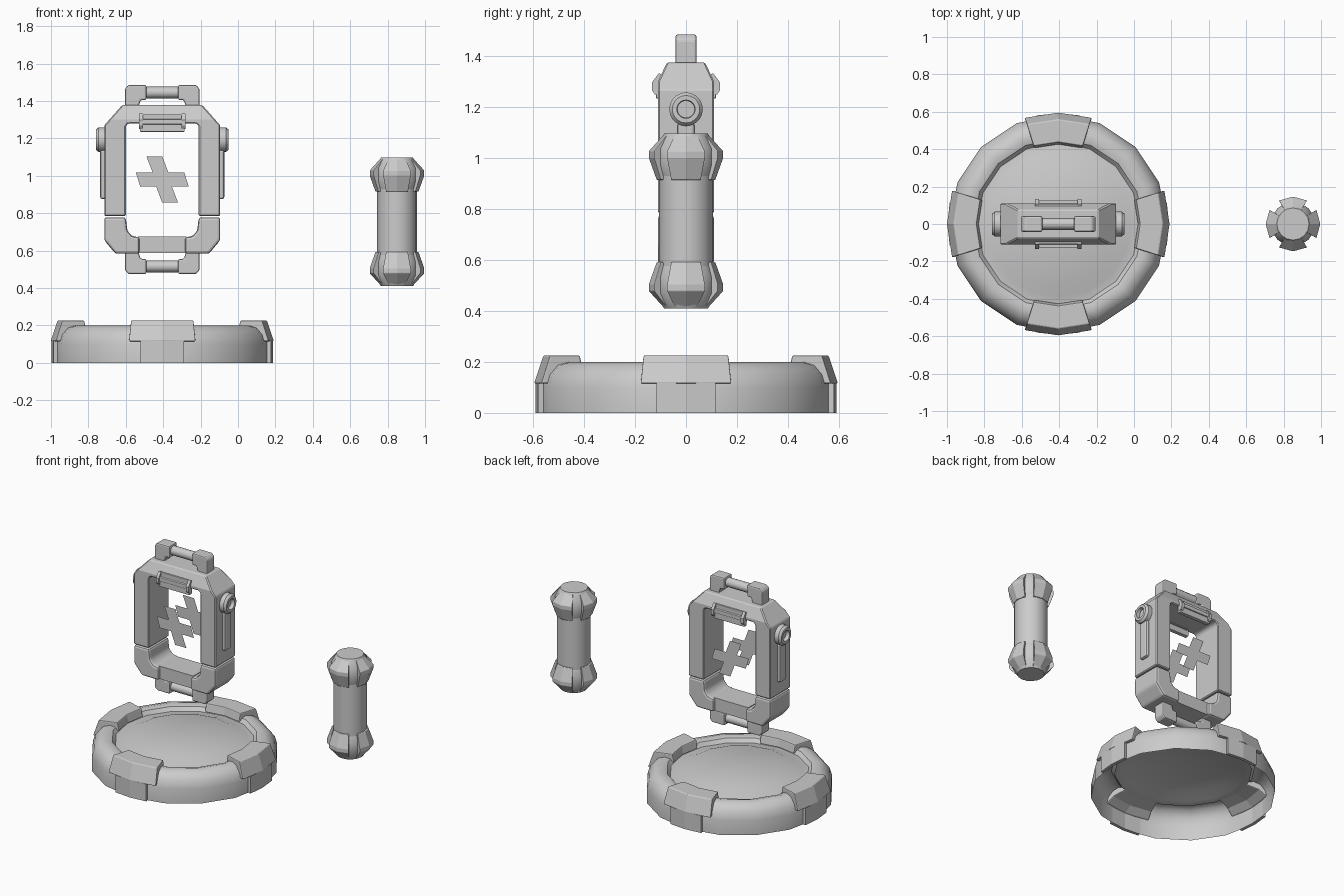
import bpy, bmesh, math
from mathutils import Matrix, Vector

if "Cube" in bpy.data.objects:
    bpy.data.objects.remove(bpy.data.objects["Cube"])

CX = -0.405   # shared axis of base and frame
BX = 0.85     # axis of the canister


def finish(name, bm, loc, bevel=0.0, smooth=None, segs=2, closed=True):
    if closed:
        bmesh.ops.recalc_face_normals(bm, faces=bm.faces)
    me = bpy.data.meshes.new(name)
    bm.to_mesh(me)
    bm.free()
    ob = bpy.data.objects.new(name, me)
    ob.location = loc
    bpy.context.collection.objects.link(ob)
    if bevel:
        m = ob.modifiers.new("Bevel", 'BEVEL')
        m.width, m.segments, m.limit_method = bevel, segs, 'ANGLE'
    if smooth:
        bpy.ops.object.select_all(action='DESELECT')
        ob.select_set(True)
        bpy.context.view_layer.objects.active = ob
        bpy.ops.object.shade_smooth_by_angle(angle=math.radians(smooth))
    return ob


def prism_bm(pts, y0, y1):
    """Solid from an x/z outline, extruded along y."""
    bm = bmesh.new()
    a = [bm.verts.new((x, y0, z)) for x, z in pts]
    b = [bm.verts.new((x, y1, z)) for x, z in pts]
    bm.faces.new(a)
    bm.faces.new(b[::-1])
    n = len(pts)
    for i in range(n):
        j = (i + 1) % n
        bm.faces.new((a[j], a[i], b[i], b[j]))
    return bm


def prism(name, pts, y0, y1, bevel=0.0):
    return finish(name, prism_bm(pts, y0, y1), (CX, 0, 0), bevel)


def box(name, x0, x1, y0, y1, z0, z1, bevel=0.0):
    return prism(name, [(x0, z0), (x1, z0), (x1, z1), (x0, z1)], y0, y1, bevel)


def lathe(name, prof, cx, n=16, smooth=35):
    """Full revolve of an open r/z profile; r = 0 ends close to a point."""
    bm = bmesh.new()
    rings = [[bm.verts.new((r * math.cos(math.tau * i / n), r * math.sin(math.tau * i / n), z))
              for i in range(n)] for r, z in prof]
    for p, q in zip(rings, rings[1:]):
        for i in range(n):
            j = (i + 1) % n
            bm.faces.new((p[i], p[j], q[j], q[i]))
    bmesh.ops.remove_doubles(bm, verts=bm.verts, dist=1e-5)
    bmesh.ops.recalc_face_normals(bm, faces=bm.faces)
    return finish(name, bm, (cx, 0, 0), smooth=smooth)


def sector(name, prof, cx, mid, half, bevel=0.0, steps=2):
    """Closed r/z profile swept through a short arc, capped at both ends."""
    bm = bmesh.new()
    rows = []
    for s in range(steps + 1):
        a = math.radians(mid - half + 2 * half * s / steps)
        rows.append([bm.verts.new((r * math.cos(a), r * math.sin(a), z)) for r, z in prof])
    n = len(prof)
    for p, q in zip(rows, rows[1:]):
        for i in range(n):
            j = (i + 1) % n
            bm.faces.new((p[i], p[j], q[j], q[i]))
    bm.faces.new(rows[0])
    bm.faces.new(rows[-1][::-1])
    return finish(name, bm, (cx, 0, 0), bevel)


# Base: hollow 16-sided shell with rounded rim, groove and flat centre
lathe("base_shell", [(.583, 0), (.583, .10), (.568, .15), (.535, .187), (.49, .2), (.455, .19),
                     (.435, .165), (.39, .17), (.325, .197), (0, .197)], CX)
for k in range(4):
    sector(f"base_pad_{k}", [(.597, .115), (.56, .226), (.437, .226), (.425, .17), (.52, .15), (.57, .115)],
           CX, 90 * k, 17.5, .006)
    sector(f"base_pad_foot_{k}", [(.592, 0), (.592, .118), (.57, .118), (.57, 0)], CX, 90 * k, 11.3)

# Frame: upper arch, its top edges cut to a slope front and back
arch = prism_bm([(-.31, .785), (-.31, 1.27), (-.215, 1.377), (.215, 1.377), (.31, 1.27), (.31, .785),
                 (.195, .785), (.195, 1.265), (.18, 1.28), (-.18, 1.28), (-.195, 1.265), (-.195, .785)],
                -.11, .11)
for s in (-1, 1):
    cut = bmesh.ops.bisect_plane(arch, geom=arch.verts[:] + arch.edges[:] + arch.faces[:],
                                 plane_co=(0, s * .11, 1.302),
                                 plane_no=Vector((0, s * .075, .035)).normalized(), clear_outer=True)
    bmesh.ops.edgenet_fill(arch, edges=[e for e in cut['geom_cut'] if isinstance(e, bmesh.types.BMEdge)])
finish("frame_arch", arch, (CX, 0, 0), .006, segs=1)

# Frame: lower corners and recessed bottom bar
for s, side in ((-1, "left"), (1, "right")):
    prism(f"frame_corner_{side}", [(s * x, z) for x, z in
          [(.31, .778), (.31, .655), (.25, .583), (.122, .583), (.122, .672), (.16, .676),
           (.187, .705), (.195, .778)]], -.11, .11, .014)
box("frame_bottom_bar", -.13, .13, -.09, .09, .587, .675)

# Handles above and below: two hooked blocks and a rod each
for d, label in ((1, "top"), (-1, "bottom")):
    zz = lambda z: .98 + d * (z - .98)
    for s, side in ((-1, "left"), (1, "right")):
        prism(f"{label}_handle_block_{side}", [(s * x, zz(z)) for x, z in
              [(.2, 1.36), (.2, 1.465), (.18, 1.486), (.085, 1.486), (.085, 1.405),
               (.115, 1.405), (.13, 1.36)]], -.042, .042, .009)
    bm = bmesh.new()
    bmesh.ops.create_cone(bm, cap_ends=True, segments=12, radius1=.031, radius2=.031, depth=.24,
                          matrix=Matrix.Rotation(math.pi / 2, 4, 'Y'))
    finish(f"{label}_handle_rod", bm, (CX, 0, zz(1.445)), smooth=40)

# Clips on the front and back of the arch
for s, face in ((-1, "front"), (1, "back")):
    y = lambda a, b: sorted((s * a, s * b))
    box(f"{face}_clip_plate", -.12, .12, *y(.09, .118), 1.235, 1.29, .004)
    box(f"{face}_clip_bar", -.11, .11, *y(.08, .126), 1.275, 1.303, .004)
    box(f"{face}_clip_top", -.115, .115, *y(.08, .108), 1.295, 1.33, .004)
    for e, side in ((-1, "left"), (1, "right")):
        bm = bmesh.new()
        outline = [(.10, 1.25), (.122, 1.25), (.134, 1.268), (.134, 1.298), (.107, 1.334), (.085, 1.325)]
        rows = [[bm.verts.new((e * x, s * yy, z)) for yy, z in outline] for x in (.103, .123)]
        bm.faces.new(rows[0])
        bm.faces.new(rows[1])
        for i in range(6):
            j = (i + 1) % 6
            bm.faces.new((rows[0][i], rows[0][j], rows[1][j], rows[1][i]))
        finish(f"{face}_clip_end_{side}", bm, (CX, 0, 0))

# Round side knobs and the slim strips below them
for s, side in ((-1, "left"), (1, "right")):
    knob = lathe(f"side_knob_{side}", [(.066, -.01), (.066, .03), (.054, .045), (.036, .045),
                                       (.034, .02), (0, .02)], CX + s * .31, 20)
    knob.rotation_euler = (0, s * math.pi / 2, 0)
    knob.location.z = 1.193
    box(f"side_strip_{side}", *sorted((s * .30, s * .332)), -.034, .034, .875, 1.14, .012)

# Skewed cross sheets, one in each face of the opening
for s, face in ((-1, "front"), (1, "back")):
    bm = bmesh.new()
    half = [(-.084, .122), (.001, .122), (.033, .037), (.118, .037), (.141, -.037), (.051, -.037)]
    pts = half + [(-x, -z) for x, z in half]
    bm.faces.new([bm.verts.new((x, s * .1, z)) for x, z in (pts if s < 0 else pts[::-1])])
    finish(f"{face}_cross", bm, (CX, 0, .98), closed=False)

# Canister: tube with a four-lugged flared cap at each end
lathe("canister_tube", [(.106, .46), (.106, 1.05)], BX)
for d, label in ((1, "top"), (-1, "bottom")):
    zz = lambda z: .7535 + d * (z - .7535)
    lathe(f"canister_{label}_core", [(r, zz(z)) for r, z in
          [(0, 1.097), (.086, 1.097), (.118, 1.04), (.118, .97), (.106, .93)]], BX)
    for k in range(4):
        sector(f"canister_{label}_lug_{k}", [(r, zz(z)) for r, z in
               [(.086, 1.094), (.146, 1.028), (.146, 1.002), (.115, .915), (.098, .915), (.08, 1.07)]],
               BX, 90 * k, 31, .003)
